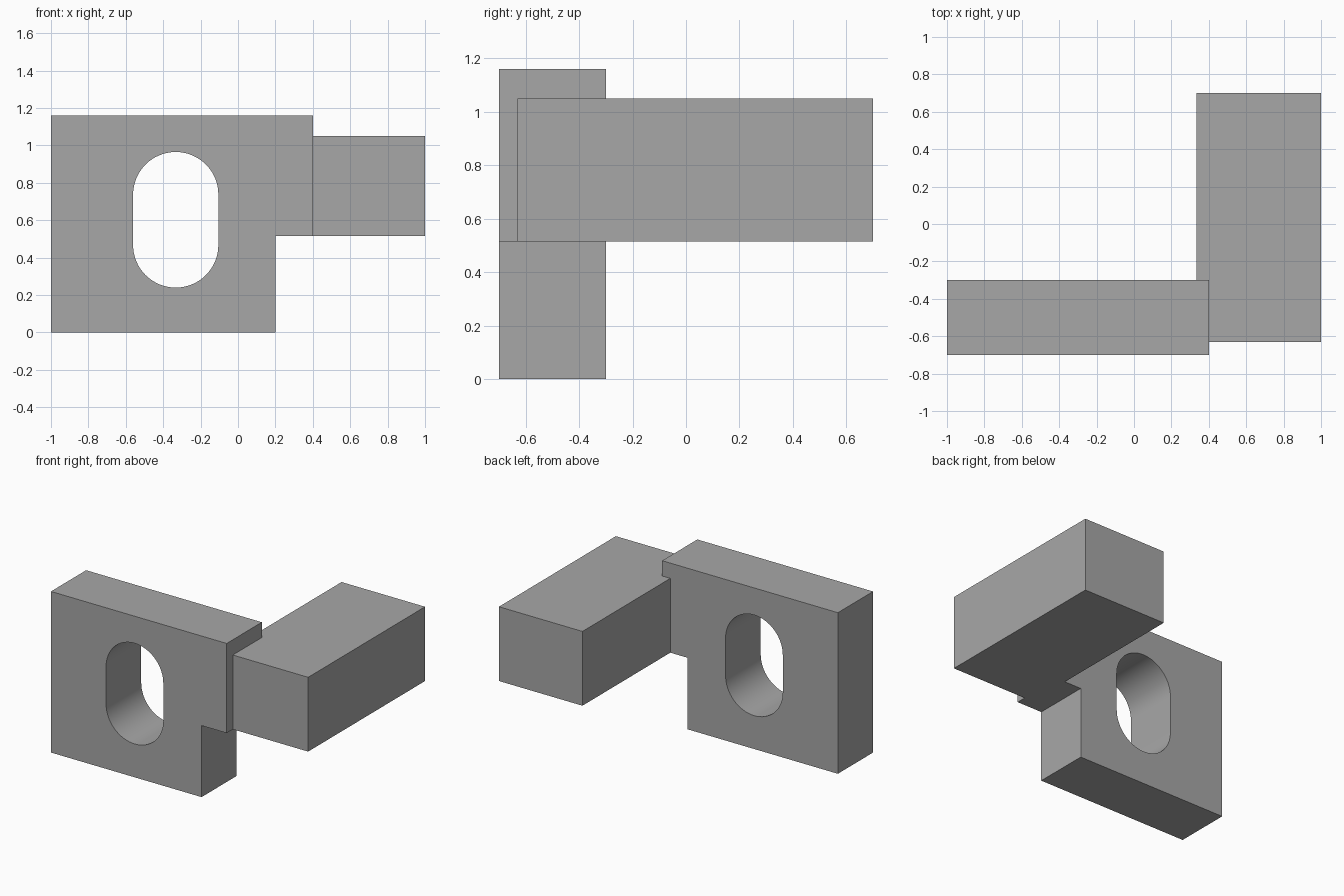
import bpy
import bmesh
from math import pi, sin, cos, radians

cube = bpy.data.objects.get("Cube")
if cube:
    bpy.data.objects.remove(cube, do_unlink=True)

grey = bpy.data.materials.new("plain_grey")
grey.use_nodes = True
colour = (0.39, 0.39, 0.39, 1)
grey.diffuse_color = colour
grey.node_tree.nodes["Principled BSDF"].inputs["Base Color"].default_value = colour


def prism(name, profile, y0, y1):
    """Extrude an x-z profile from y0 to y1."""
    bm = bmesh.new()
    face = bm.faces.new([bm.verts.new((x, y0, z)) for x, z in profile])
    moved = bmesh.ops.extrude_face_region(bm, geom=[face])["geom"]
    bmesh.ops.translate(bm, vec=(0, y1 - y0, 0),
                        verts=[v for v in moved if isinstance(v, bmesh.types.BMVert)])
    bmesh.ops.recalc_face_normals(bm, faces=bm.faces)
    mesh = bpy.data.meshes.new(name)
    bm.to_mesh(mesh)
    bm.free()
    mesh.materials.append(grey)
    obj = bpy.data.objects.new(name, mesh)
    bpy.context.collection.objects.link(obj)
    return obj


def combine(target, other, operation):
    """Apply a boolean to the target and remove the other solid."""
    mod = target.modifiers.new(operation.lower(), "BOOLEAN")
    mod.object, mod.operation, mod.solver = other, operation, "EXACT"
    bpy.context.view_layer.objects.active = target
    bpy.ops.object.modifier_apply(modifier=mod.name)
    bpy.data.objects.remove(other, do_unlink=True)


# Upright plate with a notched lower corner
step = 0.515
bracket = prism("slotted_bracket",
                [(-1, 0), (0.2, 0), (0.2, step), (0.4, step), (0.4, 1.16), (-1, 1.16)],
                -0.7, -0.3)

# Block reaching backwards, joined into the plate
arm = prism("arm", [(0.335, step), (1, step), (1, 1.05), (0.335, 1.05)], -0.63, 0.7)
combine(bracket, arm, "UNION")

# Rounded slot through the plate
radius, mid_x, low, high, steps = 0.228, -0.333, 0.468, 0.737, 32
outline = [(mid_x + radius * cos(start + pi * i / steps),
            z + radius * sin(start + pi * i / steps))
           for start, z in ((0, high), (pi, low)) for i in range(steps + 1)]
combine(bracket, prism("slot_cutter", outline, -0.9, -0.1), "DIFFERENCE")

# Smooth the slot, keep the edges crisp
bpy.ops.object.select_all(action="DESELECT")
bracket.select_set(True)
bpy.context.view_layer.objects.active = bracket
bpy.ops.object.shade_smooth_by_angle(angle=radians(30))
